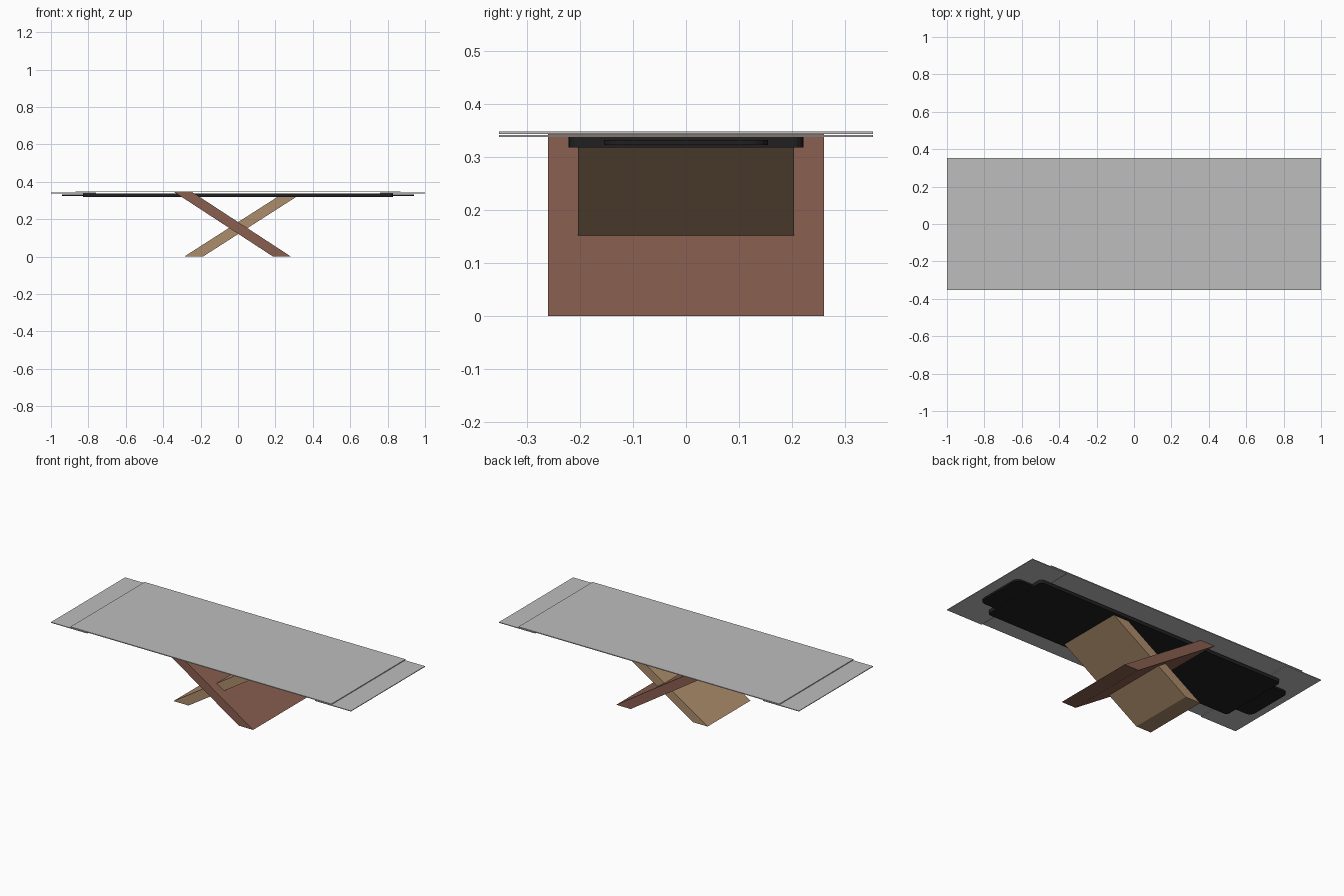
import bpy, bmesh

cube = bpy.data.objects.get("Cube")
if cube:
    bpy.data.objects.remove(cube, do_unlink=True)


def material(name, srgb):
    linear = [((c / 255 + 0.055) / 1.055) ** 2.4 for c in srgb] + [1]
    mat = bpy.data.materials.new(name)
    mat.use_nodes = True
    mat.diffuse_color = linear
    mat.node_tree.nodes["Principled BSDF"].inputs["Base Color"].default_value = linear
    return mat


grey = material("grey glass", (190, 190, 190))
black = material("black metal", (32, 32, 32))
brown = material("brown wood", (138, 95, 80))
tan = material("tan wood", (172, 140, 107))


def prism(name, outline, offset, mat):
    """Extrude a closed outline of 3D points along an offset."""
    bm = bmesh.new()
    face = bm.faces.new([bm.verts.new(p) for p in outline])
    result = bmesh.ops.extrude_face_region(bm, geom=[face])
    moved = [v for v in result["geom"] if isinstance(v, bmesh.types.BMVert)]
    bmesh.ops.translate(bm, verts=moved, vec=offset)
    bmesh.ops.recalc_face_normals(bm, faces=bm.faces)
    mesh = bpy.data.meshes.new(name)
    bm.to_mesh(mesh)
    bm.free()
    mesh.materials.append(mat)
    obj = bpy.data.objects.new(name, mesh)
    bpy.context.collection.objects.link(obj)
    return obj


def slab(name, x0, x1, half_y, z0, z1, mat, radius=0):
    outline = [(x0, -half_y, z0), (x1, -half_y, z0), (x1, half_y, z0), (x0, half_y, z0)]
    obj = prism(name, outline, (0, 0, z1 - z0), mat)
    if radius:
        # Round only the upright corners
        bm = bmesh.new()
        bm.from_mesh(obj.data)
        upright = [e for e in bm.edges if abs(e.verts[0].co.z - e.verts[1].co.z) > 0.001]
        bmesh.ops.bevel(bm, geom=upright, offset=radius, segments=4, profile=0.5, affect='EDGES')
        bm.to_mesh(obj.data)
        bm.free()
    return obj


def leg(name, side, foot, run, height, half_y, mat):
    """Slanted panel: foot on one side, head leaning to the other."""
    inner, outer = foot
    outline = [(side * x, -half_y, z) for x, z in
               ((inner, 0), (outer, 0), (outer - run, height), (inner - run, height))]
    return prism(name, outline, (0, 2 * half_y, 0), mat)


# Tabletop with a sliding leaf under each end
slab("tabletop", -0.87, 0.87, 0.353, 0.344, 0.349, grey)
for side, label in ((1, "left"), (-1, "right")):
    x0, x1 = sorted((side * 0.76, side))
    slab(label + "_leaf", x0, x1, 0.353, 0.338, 0.342, grey)

# Under-frame and the narrower slide running through it
slab("under_frame", -0.83, 0.83, 0.222, 0.318, 0.338, black, 0.02)
slab("slide_plate", -0.94, 0.94, 0.155, 0.323, 0.333, black, 0.035)

# Crossed legs
leg("wide_leg", 1, (0.187, 0.283), 0.527, 0.344, 0.26, brown)
leg("narrow_leg", -1, (0.187, 0.287), 0.5, 0.32, 0.204, tan)
